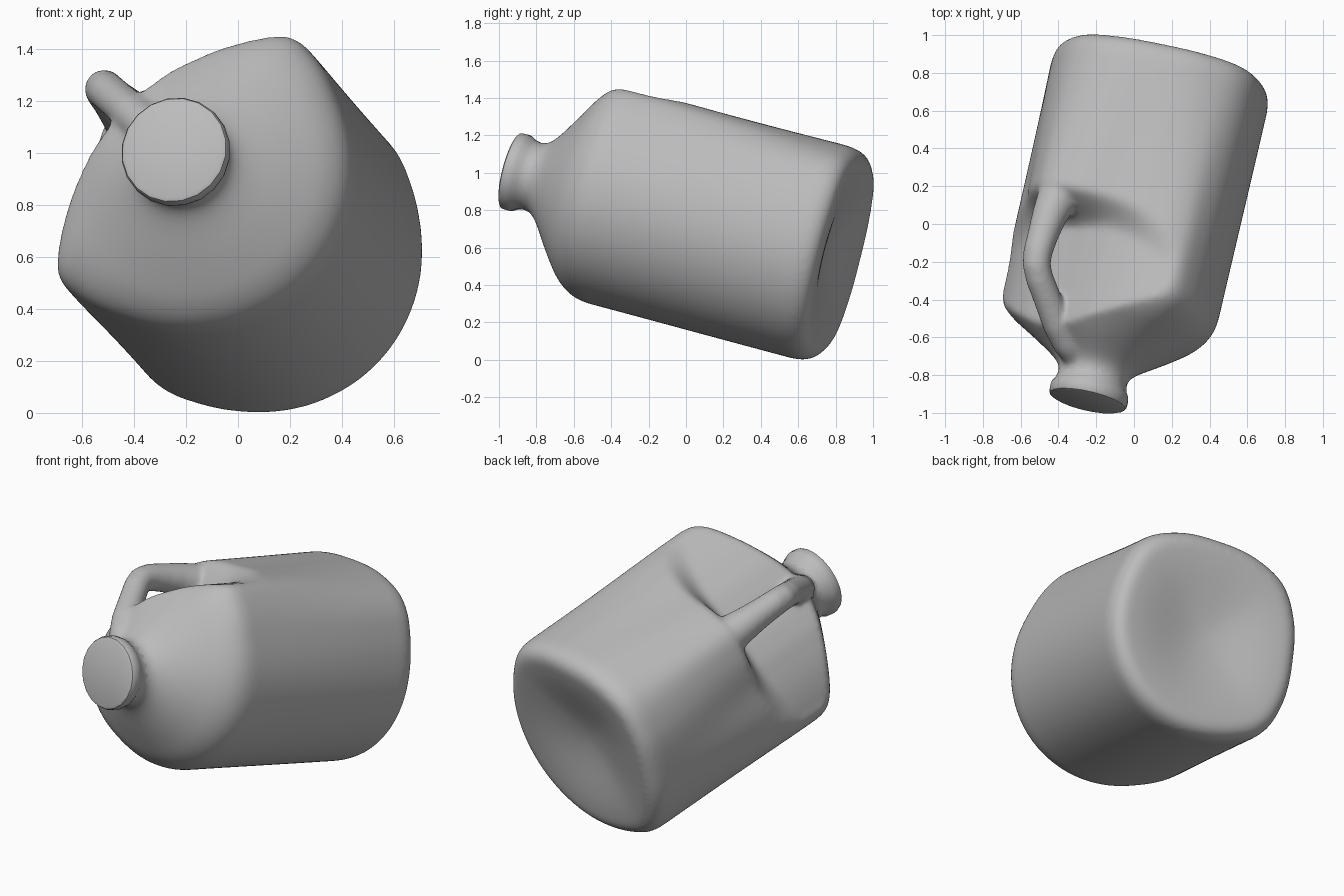
import bpy, bmesh, math
from mathutils import Vector, Matrix

if "Cube" in bpy.data.objects:
    bpy.data.objects.remove(bpy.data.objects["Cube"])

# Local frame of the tilted jug: axis runs base to neck, u points at the handle
axis = Vector((-0.213, -0.946, 0.246)).normalized()
side = -axis.cross(Vector((0, 0, 1))).normalized()
up = axis.cross(side)
ang = math.radians(137.5)
u = side * math.cos(ang) + up * math.sin(ang)
v = axis.cross(u)
FRAME = Matrix((u, v, axis)).transposed().to_4x4()
FRAME.translation = (0.145, 0.80, 0.56)

plastic = bpy.data.materials.new("grey plastic")
plastic.diffuse_color = (0.5, 0.5, 0.5, 1)
plastic.use_nodes = True
plastic.node_tree.nodes["Principled BSDF"].inputs["Base Color"].default_value = plastic.diffuse_color


def smoothstep(lo, hi, x):
    x = min(1, max(0, (x - lo) / (hi - lo)))
    return x * x * (3 - 2 * x)


def curve(table, x):
    """Smooth cubic through (x, value) pairs."""
    n = len(table)
    slope = [0] + [(table[i + 1][1] - table[i - 1][1]) / (table[i + 1][0] - table[i - 1][0])
                   for i in range(1, n - 1)] + [0]
    for i in range(n - 1):
        (a, ra), (b, rb) = table[i], table[i + 1]
        if x <= b:
            h = b - a
            s = max(0, (x - a) / h)
            return ((2 * s**3 - 3 * s**2 + 1) * ra + (s**3 - 2 * s**2 + s) * h * slope[i]
                    + (3 * s**2 - 2 * s**3) * rb + (s**3 - s**2) * h * slope[i + 1])
    return table[-1][1]


def loft(bm, rings):
    """Skin closed rings of points and cap both ends."""
    loops = [[bm.verts.new(p) for p in ring] for ring in rings]
    n = len(loops[0])
    for a, b in zip(loops, loops[1:]):
        for i in range(n):
            j = (i + 1) % n
            bm.faces.new((a[i], a[j], b[j], b[i]))
    bm.faces.new(loops[0][::-1])
    bm.faces.new(loops[-1])


def make_object(name, bm):
    bmesh.ops.recalc_face_normals(bm, faces=bm.faces)
    me = bpy.data.meshes.new(name)
    bm.to_mesh(me)
    bm.free()
    me.transform(FRAME)
    me.materials.append(plastic)
    ob = bpy.data.objects.new(name, me)
    bpy.context.collection.objects.link(ob)
    return ob


# Radius by angle from the handle: at the base, at the shoulder, and in the grip hollow
BASE = [(0, 0.628), (20, 0.605), (45, 0.583), (70, 0.615), (85, 0.643), (95, 0.642),
        (108, 0.617), (125, 0.597), (150, 0.59), (180, 0.59)]
TOP = [(0, 0.645), (12, 0.61), (35, 0.55), (58, 0.60), (70, 0.65), (77, 0.667),
       (86, 0.65), (105, 0.605), (125, 0.587), (150, 0.58), (180, 0.58)]
HOLLOW = [(0, 0.365), (20, 0.388), (33, 0.422), (45, 0.465), (58, 0.537), (70, 0.625), (78, 0.70)]
# Scale along the axis, shoulder to neck
SHOULDER = [(0, 0.58), (1.24, 0.58), (1.30, 0.573), (1.34, 0.56), (1.38, 0.538),
            (1.43, 0.495), (1.48, 0.435), (1.54, 0.355), (1.60, 0.27), (1.64, 0.22),
            (1.68, 0.19), (1.72, 0.185), (1.76, 0.185)]


def body_point(th, t):
    deg = abs(math.degrees(th))
    mix = smoothstep(-0.1, 1.25, t)
    r = curve(BASE, deg) * (1 - mix) + curve(TOP, deg) * mix
    corner = 1 - smoothstep(1.3, 1.6, t)
    r = curve(SHOULDER, t) * (r / 0.58) ** corner
    # scooped grip hollow behind the handle, arched at its rear edge
    if deg < 78:
        start = 0.83 + 0.13 * (deg / 66) ** 4
        floor = curve(HOLLOW, deg)
        if r > floor:
            r += (floor - r) * smoothstep(start, start + 0.17, t)
    return Vector((r * math.cos(th), r * math.sin(th), t))


# Body: dished base, straight walls, shoulder and neck
N = 144
angles = [2 * math.pi * i / N - math.pi for i in range(N)]
dish = [(-0.028 + 0.075 * (1 - smoothstep(0, 0.86, s)), s)
        for s in (0.02, 0.1, 0.2, 0.3, 0.4, 0.5, 0.6, 0.7, 0.8, 0.86)]
rim = [(-0.022, 0.905), (-0.008, 0.943), (0.014, 0.972), (0.045, 0.992)]
rings = []
for t, s in dish + rim:
    ring = [body_point(th, 0.09) * s for th in angles]
    for p in ring:
        p.z = t
    rings.append(ring)
for i in range(85):
    t = 0.09 + 1.67 * i / 84
    rings.append([body_point(th, t) for th in angles])
bm = bmesh.new()
loft(bm, rings)

# Handle: tube flaring out of the rear corner, bending down into the neck
PATH = [(0.66, 0.42, 0.13), (0.80, 0.50, 0.125), (0.90, 0.535, 0.108), (1.0, 0.56, 0.093),
        (1.10, 0.574, 0.083), (1.20, 0.583, 0.078), (1.27, 0.572, 0.075), (1.33, 0.53, 0.074),
        (1.42, 0.437, 0.075), (1.52, 0.33, 0.080), (1.59, 0.235, 0.08), (1.64, 0.13, 0.075)]
rings = []
for i, (t, a, r) in enumerate(PATH):
    p, q = PATH[max(0, i - 1)], PATH[min(len(PATH) - 1, i + 1)]
    along = Vector((q[1] - p[1], 0, q[0] - p[0])).normalized()
    out = Vector((along.z, 0, -along.x))
    rings.append([Vector((a, 0, t)) + out * r * math.cos(k * math.pi / 12)
                  + Vector((0, r * math.sin(k * math.pi / 12), 0)) for k in range(24)])
loft(bm, rings)
jug = make_object("jug_body_with_handle", bm)

# Fuse body and handle into one softly blended skin
fuse = jug.modifiers.new("fuse", 'REMESH')
fuse.mode = 'VOXEL'
fuse.voxel_size = 0.013
fuse.use_smooth_shade = True
soft = jug.modifiers.new("soften", 'SMOOTH')
soft.factor = 0.5
soft.iterations = 16

# Cap: flared disc closing the neck
bm = bmesh.new()
loft(bm, [[Vector((r * math.cos(k * math.pi / 10), r * math.sin(k * math.pi / 10), t))
           for k in range(20)]
          for t, r in ((1.66, 0.17), (1.68, 0.187), (1.72, 0.187), (1.75, 0.193),
                       (1.775, 0.208), (1.795, 0.212), (1.822, 0.211), (1.835, 0.205),
                       (1.842, 0.19))])
cap = make_object("cap", bm)
bpy.context.view_layer.objects.active = cap
cap.select_set(True)
bpy.ops.object.shade_smooth_by_angle(angle=math.radians(40))
